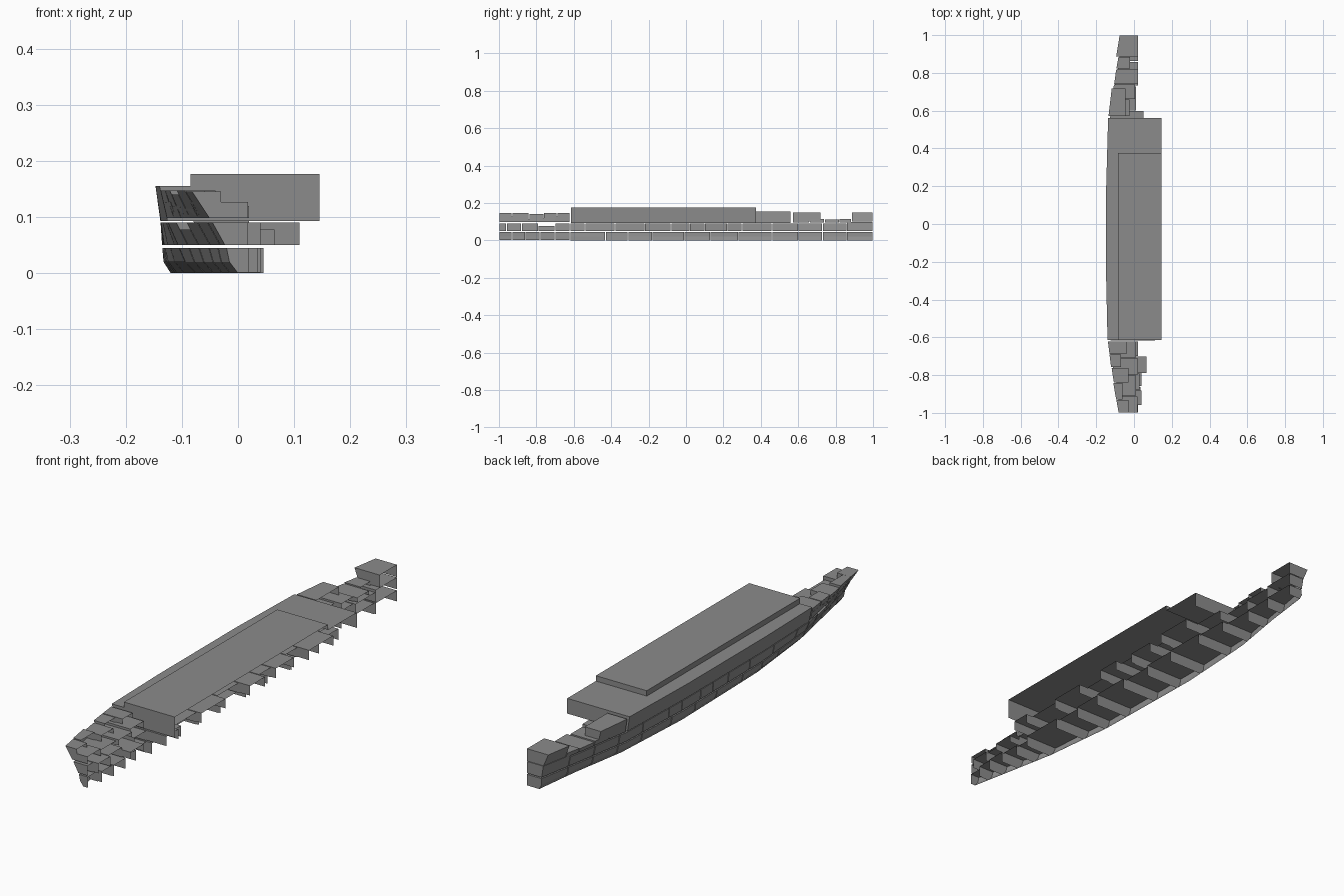
import bpy, bmesh

cube = bpy.data.objects.get("Cube")
if cube:
    bpy.data.objects.remove(cube, do_unlink=True)

GREY = (0.26, 0.26, 0.26, 1)
mat = bpy.data.materials.new("plain grey")
mat.use_nodes = True
mat.diffuse_color = GREY
mat.node_tree.nodes["Principled BSDF"].inputs["Base Color"].default_value = GREY

# Hull offsets: half-breadth at each station for four waterlines
STATIONS = [-1, -.8, -.62, -.3, .2, .56, .8, 1]
LINES = [
    (0, [0, -.04, -.075, -.11, -.12, -.10, -.06, -.035]),
    (.045, [-.02, -.065, -.105, -.131, -.135, -.12, -.08, -.045]),
    (.09, [-.045, -.09, -.125, -.137, -.138, -.127, -.09, -.05]),
    (.155, [-.088, -.12, -.14, -.147, -.147, -.137, -.11, -.078]),
]


def lerp(v, xs, ys):
    for i in range(len(xs) - 1):
        if v <= xs[i + 1] or i == len(xs) - 2:
            t = (v - xs[i]) / (xs[i + 1] - xs[i])
            return ys[i] + t * (ys[i + 1] - ys[i])


def hull_x(y, z):
    x = lerp(z, [l[0] for l in LINES], [lerp(y, STATIONS, l[1]) for l in LINES])
    # slight bilge rounding near the keel
    return x - .006 if .01 < z < .03 else x


def finish(name, bm):
    bmesh.ops.recalc_face_normals(bm, faces=bm.faces)
    if sum(f.normal.z * f.calc_area() for f in bm.faces) < 0:
        bmesh.ops.reverse_faces(bm, faces=bm.faces)
    mesh = bpy.data.meshes.new(name)
    bm.to_mesh(mesh)
    bm.free()
    mesh.materials.append(mat)
    bpy.context.collection.objects.link(bpy.data.objects.new(name, mesh))


def bay(name, y0, y1, x_in, z0, z1, front=True, back=True):
    """Compartment shell: hull plate, deck and end bulkheads, open inboard and below."""
    bm = bmesh.new()
    ys = [y0] + [s for s in STATIONS if y0 + .01 < s < y1 - .01] + [y1]
    zs = [z0, .02, z1] if z0 < .01 else [z0, z1]
    rows = []
    for y in ys:
        pts = [(hull_x(y, z), y, z) for z in zs] + [(x_in, y, z1)]
        rows.append([bm.verts.new(p) for p in pts])
    for a, b in zip(rows, rows[1:]):
        for i in range(len(a) - 1):
            bm.faces.new((a[i], a[i + 1], b[i + 1], b[i]))
    for row, y, wanted in ((rows[0], y0, front), (rows[-1], y1, back)):
        if wanted:
            bm.faces.new(row + [bm.verts.new((x_in, y, z0))])
    finish(name, bm)


def level(name, z0, cells):
    for i, (y0, y1, x_in, z1) in enumerate(cells):
        bay(f"{name}_{i + 1}", y0 + .002, y1 - .002, x_in, z0, z1)


def run(cuts, widths, top):
    return [(a, b, widths[i % len(widths)], top)
            for i, (a, b) in enumerate(zip(cuts, cuts[1:]))]


# Lowest compartments
level("hold_bay", .001, run([-1, -.93, -.86, -.78, -.70, -.62], [.02, .035, .04, .03], .045))
level("hold_bay_middle", 0, run([-.62, -.43, -.31, -.18, -.01, .13, .28, .46], [.045, .03, .04], .045))
level("hold_bay_stern", 0, run([.46, .6, .73, .86, 1], [.035, .01, .015, .02], .045))

# Second level compartments
level("lower_bay_bow", .05, [
    (-1, -.96, .018, .09), (-.96, -.88, .04, .09), (-.88, -.79, .03, .09),
    (-.79, -.7, .065, .078), (-.7, -.62, .02, .09)])
level("lower_bay_middle", .05, run(
    [-.62, -.54, -.38, -.22, -.08, .02, .1, .22, .3, .46],
    [.11, .08, .1, .06], .09))
level("lower_bay_stern", .05, run([.46, .6, .73, .86], [.05, .01, .02], .09))
level("lower_bay_transom", .05, [(.86, 1, .02, .098)])

# Upper bow and stern compartments
level("bow_bay", .098, [
    (-1, -.93, -.03, .145), (-.93, -.84, -.06, .147), (-.84, -.76, -.03, .14),
    (-.76, -.69, -.07, .147), (-.69, -.62, -.04, .147)])
level("bow_inner_bay", .098, [
    (-1, -.91, .018, .127), (-.91, -.8, .01, .115), (-.8, -.71, .02, .12),
    (-.71, -.62, .01, .127)])
level("stern_bay", .1, [(.57, .72, -.045, .15), (.885, 1, .02, .15)])
level("stern_inner_bay", .095, [
    (.57, .66, -.025, .11), (.66, .74, .005, .115), (.74, .82, .02, .112), (.82, .885, -.02, .115)])

# Main deck: narrow side strip beside the raised hall, full width behind it
STEP_Y, HALL_X, EDGE = .375, -.085, .145
bay("main_deck_side", -.615, STEP_Y, HALL_X, .093, .155, back=False)
bay("main_deck_aft", STEP_Y, .56, EDGE, .093, .155, front=False)

# Raised hall: roof, outboard wall, front wall and aft riser
bm = bmesh.new()
f, b, lo, mid, hi = -.615, STEP_Y, .093, .155, .177
for quad in (
    ((HALL_X, f, hi), (EDGE, f, hi), (EDGE, b, hi), (HALL_X, b, hi)),
    ((HALL_X, f, lo), (HALL_X, f, hi), (HALL_X, b, hi), (HALL_X, b, lo)),
    ((HALL_X, f, lo), (EDGE, f, lo), (EDGE, f, hi), (HALL_X, f, hi)),
    ((HALL_X, b, mid), (HALL_X, b, hi), (EDGE, b, hi), (EDGE, b, mid)),
):
    bm.faces.new([bm.verts.new(p) for p in quad])
bmesh.ops.remove_doubles(bm, verts=bm.verts, dist=.0005)
finish("raised_hall", bm)
